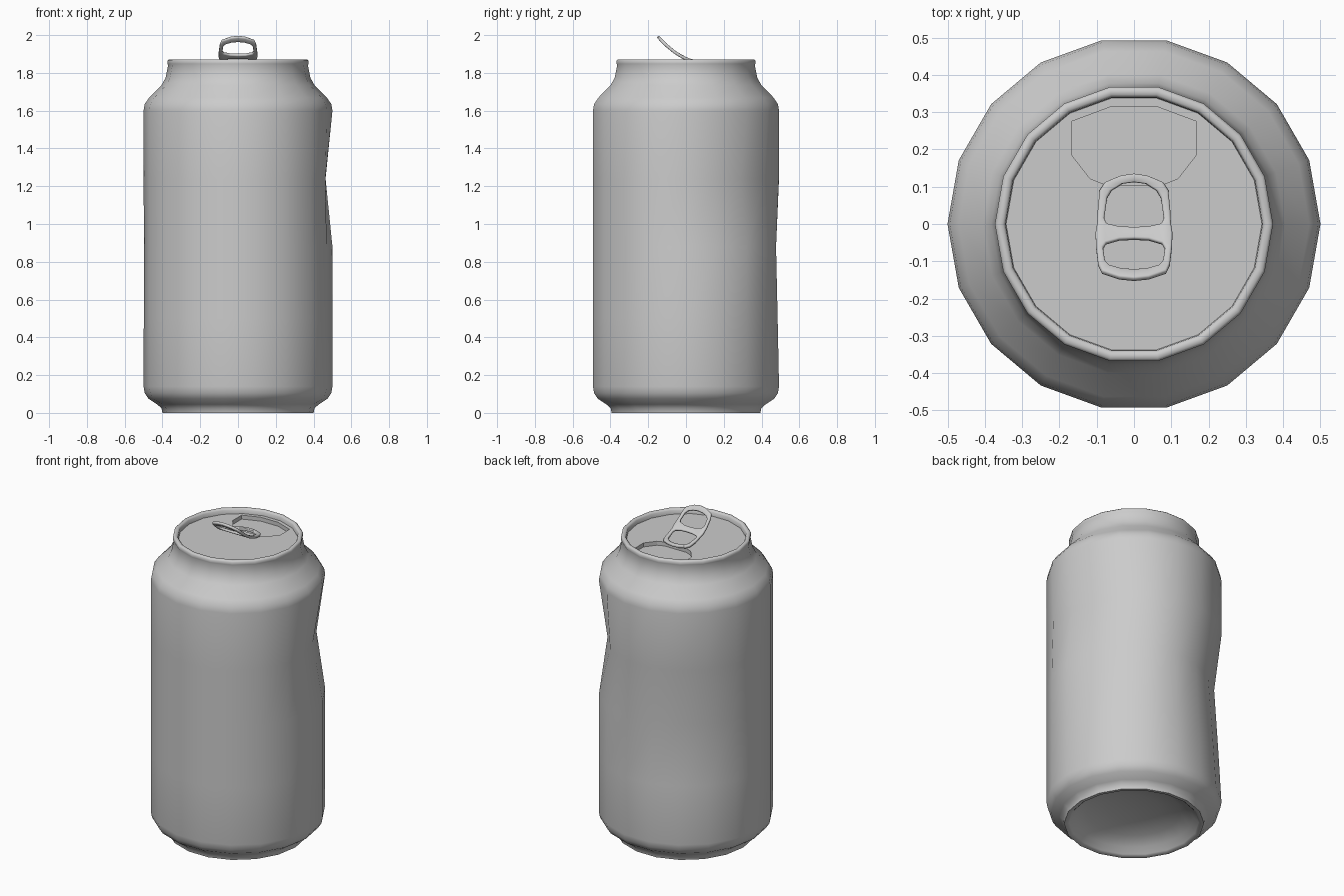
import bpy, bmesh
from math import cos, sin, pi, radians

SIDES = 18
LID_Z = 1.84
LID_R = 0.343

default = bpy.data.objects.get("Cube")
if default:
    bpy.data.objects.remove(default, do_unlink=True)


def make_object(name, bm, angle=35):
    bmesh.ops.recalc_face_normals(bm, faces=bm.faces)
    mesh = bpy.data.meshes.new(name)
    bm.to_mesh(mesh)
    bm.free()
    ob = bpy.data.objects.new(name, mesh)
    bpy.context.collection.objects.link(ob)
    bpy.ops.object.select_all(action='DESELECT')
    ob.select_set(True)
    bpy.context.view_layer.objects.active = ob
    bpy.ops.object.shade_smooth_by_angle(angle=radians(angle))
    return ob


def mirrored(half):
    """Close a right-hand half outline by mirroring it across x = 0."""
    return half + [(-x, y) for x, y in reversed(half) if x > 0]


def add_loop(bm, points, z):
    verts = [bm.verts.new((x, y, z)) for x, y in points]
    edges = [bm.edges.new((a, b)) for a, b in zip(verts, verts[1:] + verts[:1])]
    return verts, edges


def fill_with_holes(bm, loops, z):
    made = [add_loop(bm, pts, z) for pts in loops]
    edges = [e for _, es in made for e in es]
    bmesh.ops.triangle_fill(bm, edges=edges, use_beauty=True, normal=(0, 0, 1))
    return made


def falloff(degrees, centre, half_width):
    d = abs((degrees - centre + 180) % 360 - 180) / half_width
    return cos(d * pi / 2) ** 2 if d < 1 else 0


# Can wall: lathed profile of (radius, height), from the base dome to the rim
base = [(0.15, 0.10), (0.27, 0.075), (0.34, 0.04), (0.37, 0.008),
        (0.38, 0), (0.40, 0), (0.405, 0.025), (0.428, 0.045),
        (0.474, 0.075), (0.494, 0.105), (0.5, 0.14)]
middle = [(0.5, 0.5), (0.5, 0.88), (0.5, 1.24)]
shoulder = [(0.5, 1.60), (0.494, 1.635), (0.47, 1.67), (0.405, 1.735),
            (0.383, 1.775), (0.37, 1.84)]
rim = [(0.373, 1.848), (0.373, 1.865), (0.366, 1.872), (0.352, 1.872),
       (0.345, 1.864), (LID_R, LID_Z)]

# Dents: ring height -> (centre angle, half width, depth)
dents = {1.24: (25, 60, 0.058), 0.88: (122, 68, 0.05), 0.5: (122, 68, 0.023)}

bm = bmesh.new()
rings = []
for r, z in base + middle + shoulder + rim:
    ring = []
    for i in range(SIDES):
        deg = i * 360 / SIDES
        radius = r
        if z in dents:
            centre, width, depth = dents[z]
            radius -= depth * falloff(deg, centre, width)
        a = radians(deg)
        ring.append(bm.verts.new((radius * cos(a), radius * sin(a), z)))
    rings.append(ring)
for low, high in zip(rings, rings[1:]):
    for i in range(SIDES):
        j = (i + 1) % SIDES
        bm.faces.new((low[i], low[j], high[j], high[i]))
dome_top = bm.verts.new((0, 0, 0.11))
for i in range(SIDES):
    bm.faces.new((dome_top, rings[0][(i + 1) % SIDES], rings[0][i]))
make_object("can_body", bm, 50)

# Lid with a pressed-in mouth panel
circle = [(LID_R * cos(2 * pi * i / SIDES), LID_R * sin(2 * pi * i / SIDES))
          for i in range(SIDES)]
mouth = mirrored([(0.06, 0.315), (0.167, 0.275), (0.167, 0.185),
                  (0.118, 0.122), (0.075, 0.105)])
bm = bmesh.new()
_, (mouth_verts, _) = fill_with_holes(bm, [circle, mouth], LID_Z)
floor = [bm.verts.new((v.co.x, v.co.y, LID_Z - 0.025)) for v in mouth_verts]
count = len(floor)
for i in range(count):
    j = (i + 1) % count
    bm.faces.new((mouth_verts[i], mouth_verts[j], floor[j], floor[i]))
bm.faces.new(floor)
make_object("lid", bm, 30)

# Pull tab: flat outline with two finger holes, curled upward to the front
outline = mirrored([(0, 0.135), (0.035, 0.13), (0.078, 0.112), (0.092, 0.09),
                    (0.097, 0.04), (0.099, 0), (0.103, -0.025),
                    (0.102, -0.06), (0.096, -0.11), (0.086, -0.13),
                    (0.04, -0.145), (0, -0.149)])
front_hole = mirrored([(0, -0.041), (0.04, -0.043), (0.075, -0.053),
                       (0.083, -0.066), (0.078, -0.1), (0.066, -0.113),
                       (0.035, -0.122), (0, -0.125)])
rear_hole = mirrored([(0, 0.112), (0.03, 0.108), (0.06, 0.09), (0.072, 0.07),
                      (0.08, 0.015), (0.074, 0), (0.04, -0.008), (0, -0.01)])
bm = bmesh.new()
fill_with_holes(bm, [outline, front_hole, rear_hole], 0)
for v in bm.verts:
    t = max(0, (0.135 - v.co.y) / 0.285)
    v.co.z = 1.849 + 0.145 * t ** 2.3
tab = make_object("pull_tab", bm, 60)
solid = tab.modifiers.new("thickness", 'SOLIDIFY')
solid.thickness = 0.016
solid.offset = 0
bevel = tab.modifiers.new("rounded_edges", 'BEVEL')
bevel.width = 0.005
bevel.segments = 2
bevel.limit_method = 'ANGLE'
bevel.angle_limit = radians(50)
